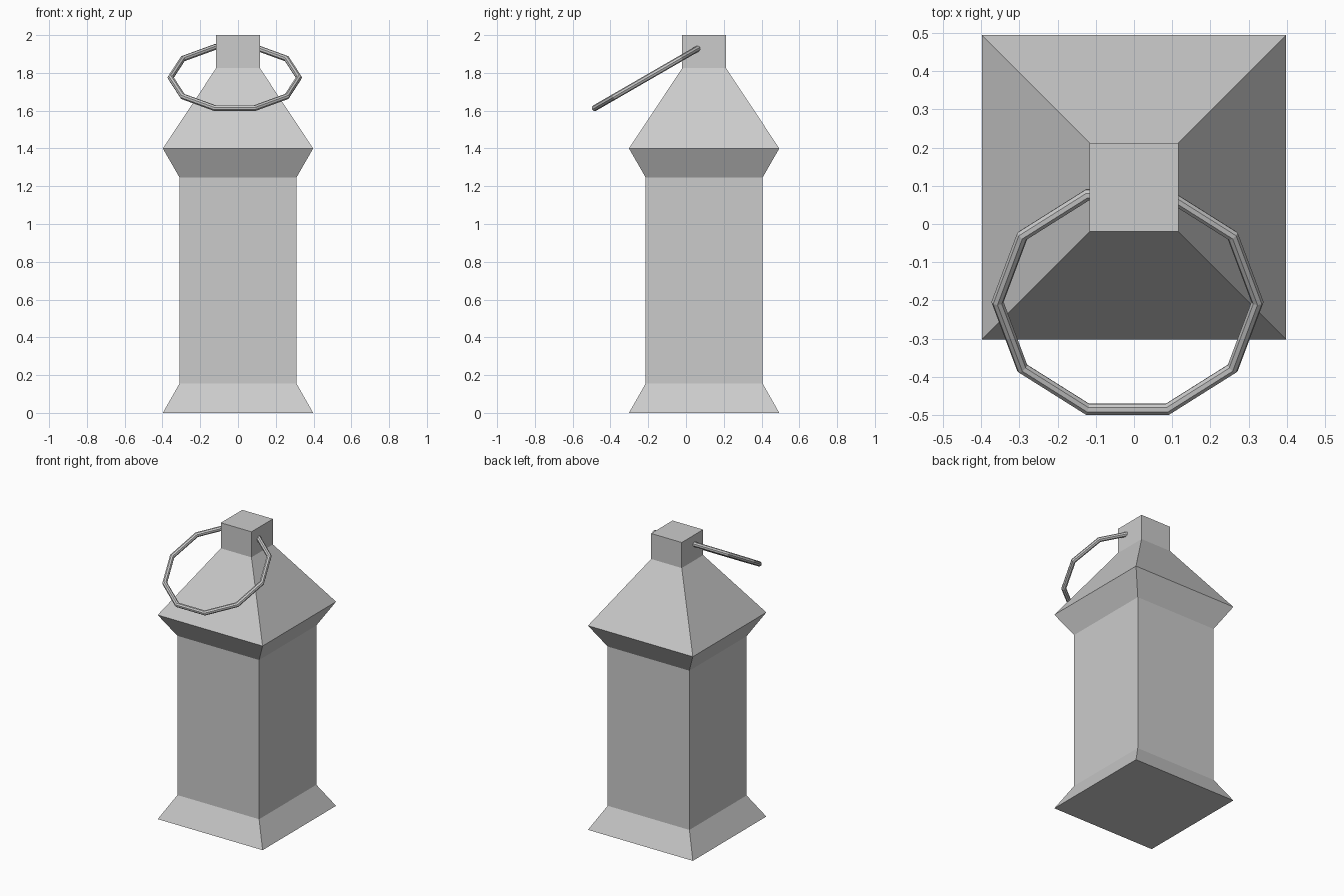
import bpy, bmesh
from math import radians

if "Cube" in bpy.data.objects:
    bpy.data.objects.remove(bpy.data.objects["Cube"])

CY = 0.096  # body axis in y; the ring hangs out towards the front


def square_stack(name, levels):
    """Square cross-sections (z, half width) joined into one closed solid."""
    bm = bmesh.new()
    rings = []
    for z, h in levels:
        rings.append([bm.verts.new((sx * h, CY + sy * h, z))
                      for sx, sy in ((-1, -1), (1, -1), (1, 1), (-1, 1))])
    for a, b in zip(rings, rings[1:]):
        for i in range(4):
            j = (i + 1) % 4
            bm.faces.new((a[i], a[j], b[j], b[i]))
    bm.faces.new(rings[0][::-1])
    bm.faces.new(rings[-1])
    mesh = bpy.data.meshes.new(name)
    bm.to_mesh(mesh)
    bm.free()
    obj = bpy.data.objects.new(name, mesh)
    bpy.context.collection.objects.link(obj)
    return obj


# Lantern body: flared foot, straight shaft, flared eave, pyramid roof, cap block
square_stack("lantern_body", [(0, 0.398), (0.155, 0.31), (1.247, 0.31),
                              (1.4, 0.398), (1.825, 0.116), (2.0, 0.116)])

# Ten-sided carrying ring, tilted down to the front through the cap block
bpy.ops.mesh.primitive_torus_add(
    major_segments=10, minor_segments=8, major_radius=0.34, minor_radius=0.016,
    location=(-0.017, -0.204, 1.775), rotation=(radians(30), 0, 0))
bpy.context.object.name = "carrying_ring"
